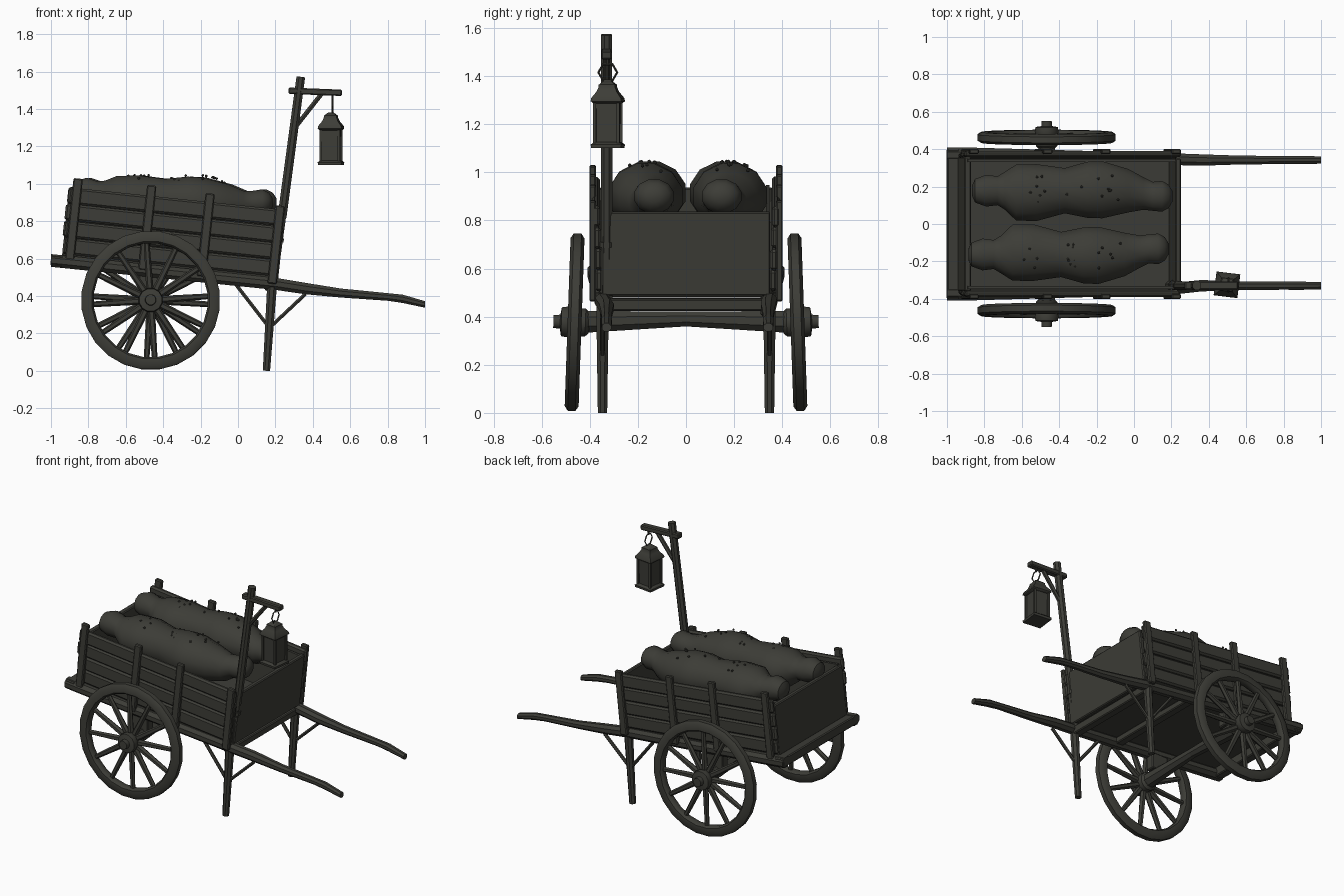
import bpy, bmesh, math, random
from mathutils import Matrix, Vector

if "Cube" in bpy.data.objects:
    bpy.data.objects.remove(bpy.data.objects["Cube"])

random.seed(4)
mat = bpy.data.materials.new("dark weathered grey")
mat.diffuse_color = (0.046, 0.046, 0.038, 1)
mat.use_nodes = True
mat.node_tree.nodes["Principled BSDF"].inputs["Base Color"].default_value = mat.diffuse_color
I = Matrix.Identity(4)
R = lambda a, ax: Matrix.Rotation(a, 4, ax)
T = lambda *p: Matrix.Translation(p)


def finish(name, bm, M=I, smooth=True):
    bmesh.ops.recalc_face_normals(bm, faces=bm.faces)
    bm.transform(M)
    me = bpy.data.meshes.new(name)
    bm.to_mesh(me)
    bm.free()
    me.materials.append(mat)
    ob = bpy.data.objects.new(name, me)
    bpy.context.collection.objects.link(ob)
    if smooth:
        bpy.ops.object.select_all(action='DESELECT')
        ob.select_set(True)
        bpy.context.view_layer.objects.active = ob
        bpy.ops.object.shade_smooth_by_angle(angle=math.radians(40))
    return ob


def box(name, c, s, M=I, bevel=0.006):
    bm = bmesh.new()
    bmesh.ops.create_cube(bm, size=1, matrix=T(*c) @ Matrix.Diagonal((*s, 1)))
    if bevel:
        bmesh.ops.bevel(bm, geom=bm.edges[:], offset=bevel, segments=1, affect='EDGES')
    return finish(name, bm, M, False)


def bridge(bm, a, b):
    n = len(a)
    for i in range(n):
        bm.faces.new((a[i], a[(i + 1) % n], b[(i + 1) % n], b[i]))


def stick(name, p0, p1, r0, r1, n=8, M=I):
    p0, p1 = Vector(p0), Vector(p1)
    d = p1 - p0
    bm = bmesh.new()
    bmesh.ops.create_cone(bm, cap_ends=True, segments=n, radius1=r0, radius2=r1, depth=d.length,
                          matrix=T(*((p0 + p1) / 2)) @ d.to_track_quat('Z', 'Y').to_matrix().to_4x4()
                          @ R(math.pi / n, 'Z'))
    return finish(name, bm, M)


def loft(name, rings, n=10):
    """Rings (x, y, z, half width y, half height z) joined along x."""
    bm = bmesh.new()
    prev = None
    for x, y, z, ry, rz in rings:
        cur = [bm.verts.new((x, y + ry * math.cos(math.tau * (i + .5) / n),
                             z + rz * math.sin(math.tau * (i + .5) / n))) for i in range(n)]
        if prev:
            bridge(bm, prev, cur)
        else:
            bm.faces.new(cur)
        prev = cur
    bm.faces.new(prev)
    return finish(name, bm)


def lathe(name, prof, n, M=I, closed=False):
    """Profile (radius, height) turned around z."""
    bm = bmesh.new()
    rings = [[bm.verts.new((r * math.cos(math.tau * (i + .5) / n), r * math.sin(math.tau * (i + .5) / n), h))
              for i in range(n)] for r, h in prof]
    for a, b in zip(rings, rings[1:]):
        bridge(bm, a, b)
    if closed:
        bridge(bm, rings[-1], rings[0])
    else:
        bm.faces.new(rings[0])
        bm.faces.new(rings[-1])
    return finish(name, bm, M)


# tilted bed frame: local x along the bed, z away from it
BED = T(-0.36, 0, 0.523) @ R(math.radians(6.08), 'Y')

# floor, end boards and cross beams
box("bed_floor", (-.01, 0, .04), (1.13, .72, .03), BED)
box("front_board", (.56, 0, .2), (.03, .70, .35), BED)
box("back_board", (-.57, 0, .19), (.035, .72, .33), BED)
box("front_cross_beam", (.54, 0, -.015), (.06, .72, .05), BED)
box("rear_cross_beam", (-.612, 0, .0), (.065, .8, .06), BED)
box("middle_cross_beam", (.2, 0, 0), (.06, .68, .04), BED)

for s, side in ((-1, "near"), (1, "far")):
    # inner lining and side planks with slightly uneven ends
    box(f"{side}_side_lining", (-.01, s * .34, .2), (1.12, .016, .33), BED, 0)
    for k in range(4):
        a, b = -.585 - random.uniform(0, .012), .562 + random.uniform(0, .015)
        box(f"{side}_side_plank", ((a + b) / 2, s * (.362 + .004 * k), .085 + .09 * k),
            (b - a, .034, .088), BED @ R(random.uniform(-.004, .004), 'Y'), .011)
    # upright stakes
    for u, top in ((-.545, .45), (-.15, .455), (.165, .445), (.545, .42)):
        box(f"{side}_stake", (u, s * .388, top / 2), (.05, .028, top), BED)
    # long shaft that ends in a handle
    ys = .342 if s > 0 else .33
    loft(f"{side}_shaft", [(-1, s * .37, .59, .042, .037), (-.88, s * .37, .578, .042, .037),
                           (-.4, s * .36, .527, .038, .036), (.2, s * .347, .465, .034, .035),
                           (.36, s * ys, .44, .033, .033), (.55, s * ys, .416, .026, .026),
                           (.8, s * ys, .395, .023, .022), (.88, s * ys, .385, .024, .024),
                           (1, s * ys, .355, .021, .019)], 8)
    # leg and its braces
    y = s * .347
    stick(f"{side}_leg", (.152, y, 0), (.185, y, .5), .021, .029)
    stick(f"{side}_leg_brace_rear", (.168, y, .23), (-.01, y, .46), .011, .011, 6)
    stick(f"{side}_leg_brace_front", (.168, y, .23), (.36, y, .41), .011, .011, 6)
    box(f"{side}_axle_block", (-.47, s * .34, .46), (.12, .06, .11))

    # wheel: local z is the outward axle, slightly cambered
    W = T(-.467, s * .463, .377) @ R(-s * math.pi / 2 + s * .035, 'X')
    lathe(f"{side}_wheel_rim", [(.306, -.016), (.316, -.028), (.352, -.029), (.372, -.016), (.372, .016),
                                (.352, .029), (.316, .028), (.306, .016)], 24, W, True)
    lathe(f"{side}_wheel_hub", [(.045, -.06), (.06, -.045), (.062, .02), (.066, .03), (.062, .055),
                                (.03, .06), (.028, .088)], 12, W)
    for i in range(12):
        a = math.tau * i / 12 + .07
        c, d = math.cos(a), math.sin(a)
        stick(f"{side}_wheel_spoke", (.045 * c, .045 * d, 0), (.315 * c, .315 * d, 0), .02, .015, 6, W)

# axle, thinner in the middle
for s in (-1, 1):
    stick("axle_half", (-.467, 0, .39), (-.467, s * .44, .378), .033, .05)

# wrapped bodies, offset along y and x
for s, yc, dx, name in ((-1, -.163, -.02, "near"), (1, .178, 0, "far")):
    prof = [(-.865, 0, .955, .03, .03), (-.85, 0, .955, .065, .06), (-.79, 0, .955, .088, .08),
            (-.73, 0, .945, .08, .07), (-.69, 0, .93, .105, .09), (-.63, -.01, .92, .155, .125),
            (-.52, -.01, .915, .157, .135), (-.37, 0, .905, .125, .125), (-.25, .005, .905, .155, .138),
            (-.17, .005, .9, .158, .138), (-.03, 0, .89, .12, .11), (.05, -.015, .88, .09, .085),
            (.1, -.03, .895, .08, .07), (.15, -.03, .9, .085, .073), (.185, -.03, .9, .065, .055),
            (.205, -.03, .9, .03, .025)]
    loft(f"{name}_wrapped_body", [(x + dx, yc + s * y, z, ry, rz) for x, y, z, ry, rz in prof], 12)
    # flies resting on the cloth
    bm = bmesh.new()
    for k in range(18):
        x = random.choice((-.55, -.5, -.32, -.17, -.1)) + random.uniform(-.04, .04)
        o = random.uniform(-.06, .08)
        top = 1.045 - max(0, x + .17) * .3 - (.015 if -.45 < x < -.3 else 0)
        bmesh.ops.create_icosphere(bm, subdivisions=1, radius=.008,
                                   matrix=T(x, yc + s * o, top - o * o * 3.2))
    finish(f"{name}_flies", bm, I, False)

# lantern post with arm and brace
PY = -.33
stick("lantern_post_lower", (.183, PY, .46), (.235, PY, .84), .026, .026)
stick("lantern_post_upper", (.235, PY, .82), (.336, PY, 1.572), .026, .025)
stick("post_binding", (.214, PY, .69), (.217, PY, .712), .032, .032)
box("lantern_arm", (0, 0, 0), (.285, .044, .034), T(.413, PY, 1.492) @ R(.04, 'Y'))
stick("arm_brace", (.312, PY, 1.31), (.45, PY, 1.485), .014, .014, 6)

# hanging ring in the yz plane and its hook
LX, LY = .497, -.325
ring = T(LX + .008, LY, 1.415) @ R(math.pi / 2, 'Y')
lathe("lantern_ring", [(.034, 0), (.039, .005), (.044, 0), (.039, -.005)], 6, ring, True)
stick("lantern_hook", (LX + .008, LY, 1.445), (LX + .008, LY, 1.485), .006, .006, 6)

# square lantern: base, pane, corner bars, flared roof
L = T(LX, LY, 0) @ R(math.radians(-7), 'Z')
q = math.sqrt(2)
lathe("lantern_base", [(.062 * q, 1.1), (.064 * q, 1.115), (.052 * q, 1.125)], 4, L)
lathe("lantern_pane", [(.046 * q, 1.12), (.048 * q, 1.295)], 4, L)
lathe("lantern_roof", [(.052 * q, 1.285), (.064 * q, 1.295), (.062 * q, 1.308), (.042 * q, 1.335),
                       (.034 * q, 1.355), (.034 * q, 1.364), (.012 * q, 1.382)], 4, L)
for a in (-1, 1):
    for b in (-1, 1):
        box("lantern_corner_bar", (a * .049, b * .049, 1.205), (.013, .013, .18), L, 0)
